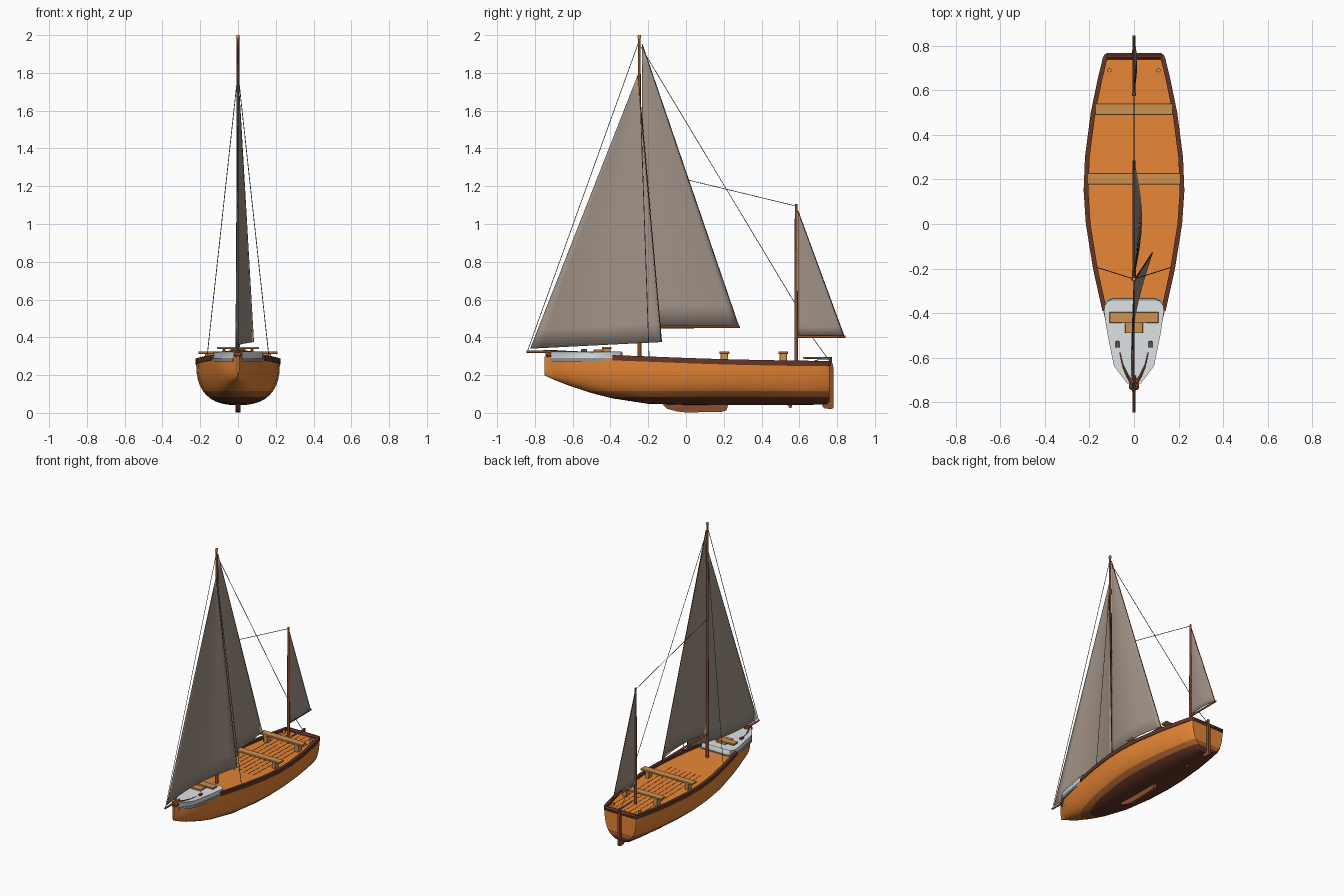
import bpy, bmesh, math
from mathutils import Vector

if "Cube" in bpy.data.objects:
    bpy.data.objects.remove(bpy.data.objects["Cube"])


def material(name, r, g, b):
    m = bpy.data.materials.new(name)
    m.use_nodes = True
    m.diffuse_color = (r, g, b, 1)
    m.node_tree.nodes["Principled BSDF"].inputs["Base Color"].default_value = (r, g, b, 1)
    return m


ORANGE = material("orange hull wood", 0.79, 0.235, 0.036)
BURNT = material("burnt orange waterline", 0.40, 0.12, 0.03)
DARK = material("dark brown wood", 0.13, 0.036, 0.02)
BROWN = material("red brown wood", 0.27, 0.075, 0.027)
TAN = material("light tan wood", 0.62, 0.285, 0.08)
WHITE = material("white cabin paint", 0.74, 0.77, 0.79)
TRIM = material("grey cabin trim", 0.27, 0.29, 0.29)
CLOTH = material("taupe sailcloth", 0.35, 0.285, 0.24)
ROPE = material("olive tan rope", 0.20, 0.155, 0.085)
METAL = material("dark grey metal", 0.12, 0.12, 0.12)


def finish(name, bm, mat, angle=35):
    bmesh.ops.recalc_face_normals(bm, faces=bm.faces)
    mesh = bpy.data.meshes.new(name)
    bm.to_mesh(mesh)
    bm.free()
    mesh.materials.append(mat)
    ob = bpy.data.objects.new(name, mesh)
    bpy.context.collection.objects.link(ob)
    bpy.ops.object.select_all(action='DESELECT')
    ob.select_set(True)
    bpy.context.view_layer.objects.active = ob
    bpy.ops.object.shade_smooth_by_angle(angle=math.radians(angle))
    return ob


def loft(name, rings, mat):
    """Skin closed rings one after another and cap both ends."""
    bm = bmesh.new()
    rows = [[bm.verts.new(p) for p in ring] for ring in rings]
    n = len(rows[0])
    for a, b in zip(rows, rows[1:]):
        for i in range(n):
            j = (i + 1) % n
            bm.faces.new((a[i], a[j], b[j], b[i]))
    bm.faces.new(rows[0])
    bm.faces.new(rows[-1])
    return finish(name, bm, mat)


def rod(name, a, b, r1, r2, mat, sides=12):
    a, b = Vector(a), Vector(b)
    q = (b - a).to_track_quat('Z', 'Y')
    circle = [q @ Vector((math.cos(t), math.sin(t), 0))
              for t in (2 * math.pi * i / sides for i in range(sides))]
    return loft(name, [[a + c * r1 for c in circle], [b + c * r2 for c in circle]], mat)


def rope(name, a, b):
    return rod(name, a, b, 0.002, 0.002, ROPE, 6)


def box(name, x, y, z, mat, bevel=0.002):
    ob = loft(name, [[(u, v, w) for u, v in ((x[0], y[0]), (x[1], y[0]), (x[1], y[1]), (x[0], y[1]))]
                     for w in z], mat)
    mod = ob.modifiers.new("soft edge", 'BEVEL')
    mod.width = bevel
    return ob


def plate(name, profile, half, mat, x=0):
    """Side profile of (y, z) points, given thickness across x."""
    return loft(name, [[(x + d, y, z) for y, z in profile] for d in (-half, half)], mat)


def sail(name, head, tack, clew, camber, n=14):
    """Triangle with a cone-shaped belly and a dark trailing edge."""
    head, tack, clew = Vector(head), Vector(tack), Vector(clew)
    bm = bmesh.new()
    rows = []
    for i in range(1, n + 1):
        t = i / n
        left, right = head.lerp(tack, t), head.lerp(clew, t)
        rows.append([bm.verts.new(left.lerp(right, k / n) + Vector(
            (camber * t * math.sin(math.pi * k / n), 0, 0))) for k in range(n + 1)])
    tip = bm.verts.new(head)
    for k in range(n):
        bm.faces.new((tip, rows[0][k], rows[0][k + 1]))
        for a, b in zip(rows, rows[1:]):
            bm.faces.new((a[k], b[k], b[k + 1], a[k + 1]))
    ob = finish(name, bm, CLOTH)
    mod = ob.modifiers.new("cloth thickness", 'SOLIDIFY')
    mod.thickness, mod.offset = 0.004, 0
    rod(name + "_edge", head, clew, 0.003, 0.003, DARK, 6)


# Hull stations: y, half width, bottom, sheer height
STATIONS = [(-0.75, 0.006, 0.20, 0.30), (-0.72, 0.02, 0.185, 0.298), (-0.69, 0.04, 0.172, 0.292),
            (-0.63, 0.08, 0.148, 0.288), (-0.5, 0.113, 0.105, 0.288), (-0.39, 0.138, 0.077, 0.288),
            (-0.2, 0.18, 0.048, 0.281), (0, 0.212, 0.042, 0.273), (0.15, 0.222, 0.041, 0.268),
            (0.3, 0.216, 0.041, 0.264), (0.5, 0.19, 0.041, 0.26), (0.65, 0.159, 0.042, 0.258),
            (0.745, 0.136, 0.046, 0.257), (0.76, 0.128, 0.06, 0.256)]


def section(y, w, low, top, n=20):
    ring = []
    for i in range(n + 1):
        c, s = math.cos(math.pi * i / n), math.sin(math.pi * i / n)
        ring.append((math.copysign(w * abs(c) ** 0.79, c), y, top - (top - low) * abs(s) ** 0.79))
    return ring


def deck_z(y):
    for a, b in zip(STATIONS, STATIONS[1:]):
        if a[0] <= y <= b[0]:
            return a[3] + (b[3] - a[3]) * (y - a[0]) / (b[0] - a[0])


# Hull, cut level at the paint lines and coloured by height
hull = loft("hull", [section(*s) for s in STATIONS], ORANGE)
hull.data.materials.append(BURNT)
hull.data.materials.append(DARK)
bm = bmesh.new()
bm.from_mesh(hull.data)
for level in (0.085, 0.115):
    bmesh.ops.bisect_plane(bm, geom=bm.verts[:] + bm.edges[:] + bm.faces[:],
                           plane_co=(0, 0, level), plane_no=(0, 0, 1))
for f in bm.faces:
    z = f.calc_center_median().z
    f.material_index = 2 if z < 0.085 else 1 if z < 0.115 else 0
bm.to_mesh(hull.data)
bm.free()

# Rails along the sheer and over the transom
for side, label in ((1, "left"), (-1, "right")):
    loft(label + "_rail", [[(side * (w + dx), y, top + dz) for dx, dz in
                            ((0.004, -0.01), (0.004, 0.018), (-0.017, 0.018), (-0.017, -0.01))]
                           for y, w, low, top in STATIONS[5:]], DARK)
box("transom_rail", (-0.132, 0.132), (0.738, 0.768), (0.245, 0.276), DARK, 0.01)

# Deck seams: hair-thin upright strips between the planks
for i in range(-3, 4):
    for y0, y1 in ((0.0, 0.15), (0.15, 0.3), (0.3, 0.5), (0.5, 0.65), (0.65, 0.72)):
        a, b = deck_z(y0), deck_z(y1)
        plate("deck_seam", [(y0, a - 0.002), (y1, b - 0.002), (y1, b + 0.0015), (y0, a + 0.0015)],
              0.0002, DARK, i * 0.039)


# White forward cabin standing on a narrow grey trim
half = [(0.024, -0.716), (0.084, -0.637), (0.112, -0.5), (0.129, -0.39), (0.126, -0.362),
        (0.115, -0.343), (0.095, -0.335)]
outline = half + [(-x, y) for x, y in reversed(half)]


def cabin_ring(grow, z):
    return [(x + math.copysign(grow, x), y + (grow if y > -0.37 else 0), z) for x, y in outline]


loft("cabin_trim", [cabin_ring(0.006, 0.272), cabin_ring(0.006, 0.291)], TRIM)
cabin = loft("cabin", [cabin_ring(0, 0.28), cabin_ring(0, 0.316), cabin_ring(-0.006, 0.324)], WHITE)

# Cabin top plank, block and fittings
box("cabin_plank", (-0.11, 0.11), (-0.445, -0.395), (0.338, 0.35), TAN)
box("cabin_block", (-0.04, 0.04), (-0.49, -0.44), (0.32, 0.336), TAN)
box("cabin_plank_support", (-0.04, 0.04), (-0.44, -0.4), (0.32, 0.34), TAN)
for side, label in ((1, "left"), (-1, "right")):
    box(label + "_bow_cleat", sorted((side * 0.066, side * 0.082)), (-0.555, -0.525), (0.32, 0.337), METAL)
    guard = [(0.006, -0.72), (0.03, -0.68), (0.05, -0.635), (0.064, -0.575)]
    for i, ((x0, y0), (x1, y1)) in enumerate(zip(guard, guard[1:])):
        rod(label + "_bow_guard", (side * x0, y0, 0.323), (side * x1, y1, 0.325),
            0.008 - 0.002 * i, 0.006 - 0.002 * i, BROWN, 8)
    rod(label + "_stern_post", (side * 0.11, 0.69, 0.255), (side * 0.11, 0.69, 0.28), 0.01, 0.01, TAN)
box("stem_cap", (-0.022, 0.022), (-0.745, -0.69), (0.296, 0.328), BROWN, 0.008)
rod("bowsprit", (0, -0.68, 0.324), (0, -0.845, 0.324), 0.009, 0.006, BROWN)

# Benches on posts
for name, y, w in (("middle_bench", 0.203, 0.21), ("stern_bench", 0.515, 0.175)):
    box(name, (-w, w), (y - 0.026, y + 0.026), (0.312, 0.325), TAN)
    for x in (-w + 0.05, w - 0.05):
        box(name + "_post", (x - 0.015, x + 0.015), (y - 0.02, y + 0.02), (0.255, 0.313), TAN)

# Masts and booms
rod("main_mast", (0, -0.247, 0.26), (0, -0.247, 1.985), 0.011, 0.007, BROWN)
rod("main_mast_cap", (0, -0.247, 1.982), (0, -0.247, 2.0), 0.01, 0.008, TAN)
rod("mizzen_mast", (0, 0.583, 0.25), (0, 0.583, 1.105), 0.01, 0.007, BROWN)
rod("main_boom", (0, -0.247, 0.455), (0, 0.285, 0.455), 0.008, 0.006, BROWN)
rod("mizzen_boom", (0, 0.583, 0.403), (0, 0.845, 0.403), 0.007, 0.006, BROWN)

# Sails
sail("main_sail", (0, -0.232, 1.95), (0, -0.232, 0.46), (0, 0.278, 0.46), 0.034)
sail("mizzen_sail", (0, 0.592, 1.07), (0, 0.592, 0.41), (0, 0.835, 0.41), 0.012)
sail("jib", (0, -0.255, 1.79), (0, -0.825, 0.34), (0.082, -0.13, 0.375), -0.045)

# Rigging
rope("forestay", (0, -0.84, 0.325), (0, -0.25, 1.965))
rope("backstay", (0, -0.24, 1.94), (0, 0.583, 0.57))
rope("mast_stay", (0, -0.247, 1.295), (0, 0.583, 1.095))
rope("mizzen_sheet", (0, 0.665, 0.405), (0, 0.76, 0.275))
for side, label in ((1, "left"), (-1, "right")):
    rope(label + "_shroud", (side * 0.165, -0.195, 0.285), (0, -0.247, 1.8))

# Keel, skeg, rudder and tiller
plate("keel", [(-0.13, 0.05), (-0.1, 0.022), (-0.05, 0.008), (0, 0.002), (0.19, 0.006),
               (0.215, 0.014), (0.225, 0.05)], 0.012, BROWN)
plate("skeg", [(0.53, 0.05), (0.55, 0.025), (0.558, 0.025), (0.565, 0.05)], 0.006, BROWN)
plate("rudder", [(0.75, 0.27), (0.775, 0.265), (0.78, 0.24), (0.78, 0.025), (0.765, 0.02),
                 (0.73, 0.025), (0.72, 0.04), (0.755, 0.06)], 0.009, BROWN)
rod("rudder_stock", (0, 0.765, 0.25), (0, 0.765, 0.295), 0.009, 0.009, DARK)
rod("tiller", (0, 0.765, 0.288), (0, 0.62, 0.292), 0.007, 0.005, METAL)
